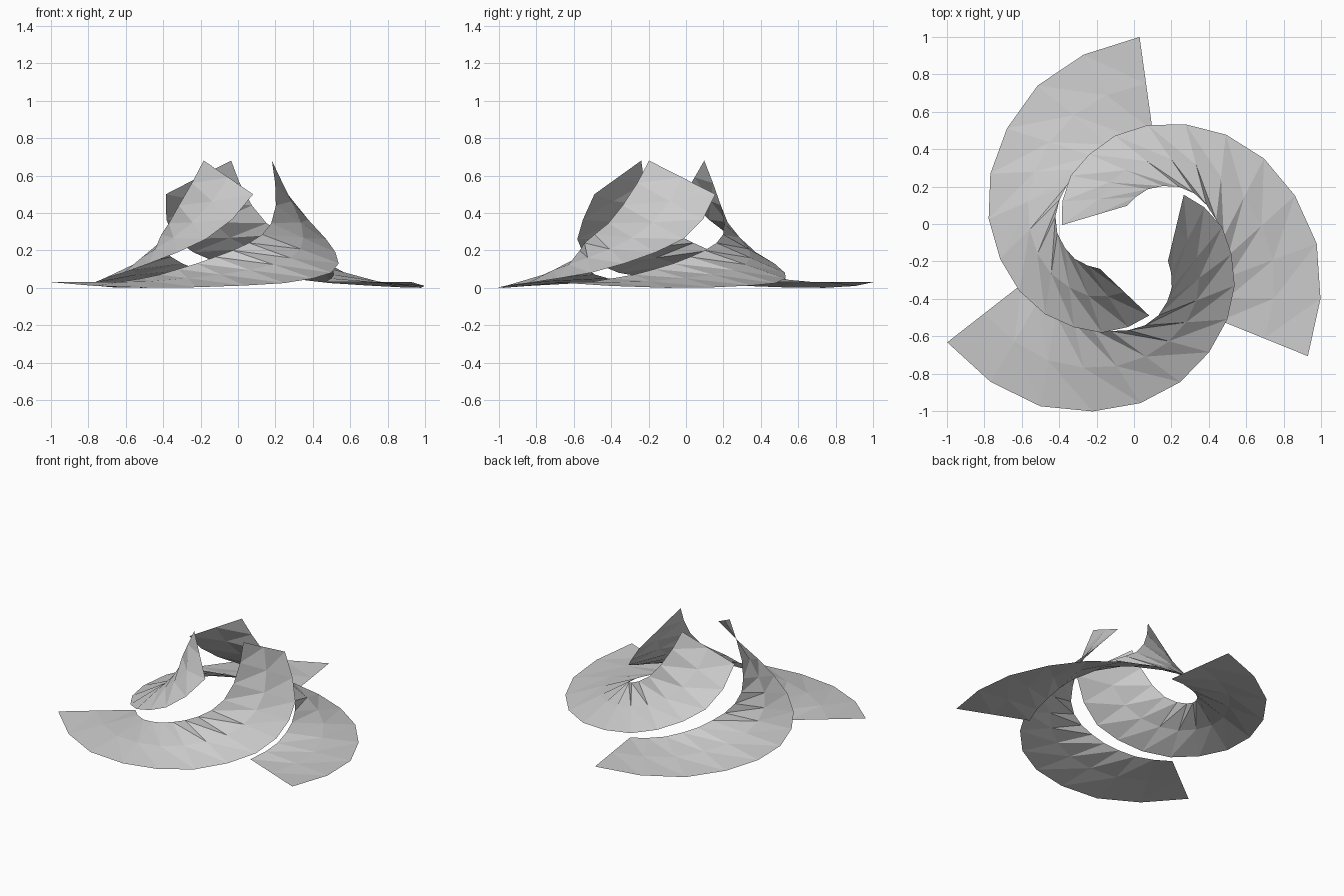
import bpy
import bmesh
from math import radians, sin, cos

# Remove the default cube
cube = bpy.data.objects.get("Cube")
if cube:
    bpy.data.objects.remove(cube, do_unlink=True)

# Single pale grey material
grey = bpy.data.materials.new("pale_grey")
grey.use_nodes = True
grey.diffuse_color = (0.6, 0.6, 0.6, 1)
grey.node_tree.nodes["Principled BSDF"].inputs["Base Color"].default_value = (0.6, 0.6, 0.6, 1)

AXIS = (-0.013, -0.113)   # axis shared by the three blades
COLUMNS = 2               # facets across a blade

# Blade rims from the low wide end to the high narrow end
outer_radius = [1.114, 1.05, 0.99, 0.913, 0.846, 0.777, 0.707,
                0.648, 0.592, 0.536, 0.494, 0.438, 0.388]
outer_height = [0.03, 0.01, 0, 0.003, 0.012, 0.025, 0.05,
                0.08, 0.13, 0.19, 0.26, 0.365, 0.5]
inner_radius = [0.623, 0.585, 0.55, 0.52, 0.495, 0.472, 0.455,
                0.435, 0.402, 0.357, 0.312, 0.258, 0.212]
inner_height = [0.03, 0.05, 0.07, 0.1, 0.13, 0.165, 0.2,
                0.24, 0.285, 0.345, 0.44, 0.56, 0.68]


def rim(radii, heights, start, end, turn):
    """Points of a spiral rim, swept between two angles in degrees."""
    last = len(radii) - 1
    points = []
    for i, (r, z) in enumerate(zip(radii, heights)):
        a = radians(turn + start + (end - start) * i / last)
        points.append((AXIS[0] + r * cos(a), AXIS[1] + r * sin(a), z))
    return points


def make_blade(name, turn):
    """Twisted ribbon ruled between the outer and inner rims."""
    outer = rim(outer_radius, outer_height, 87.8, 284, turn)
    inner = rim(inner_radius, inner_height, 79.6, 216.5, turn)
    bm = bmesh.new()
    rows = []
    for o, n in zip(outer, inner):
        row = []
        for j in range(COLUMNS + 1):
            t = j / COLUMNS
            row.append(bm.verts.new([a + (b - a) * t for a, b in zip(o, n)]))
        rows.append(row)
    for low, high in zip(rows, rows[1:]):
        for j in range(COLUMNS):
            bm.faces.new((low[j], high[j], low[j + 1]))
            bm.faces.new((high[j], high[j + 1], low[j + 1]))
    mesh = bpy.data.meshes.new(name)
    bm.to_mesh(mesh)
    bm.free()
    mesh.materials.append(grey)
    blade = bpy.data.objects.new(name, mesh)
    bpy.context.collection.objects.link(blade)


# Three identical blades around the axis
for label, angle in (("back_blade", 0), ("front_blade", 120), ("left_blade", 240)):
    make_blade(label, angle)
